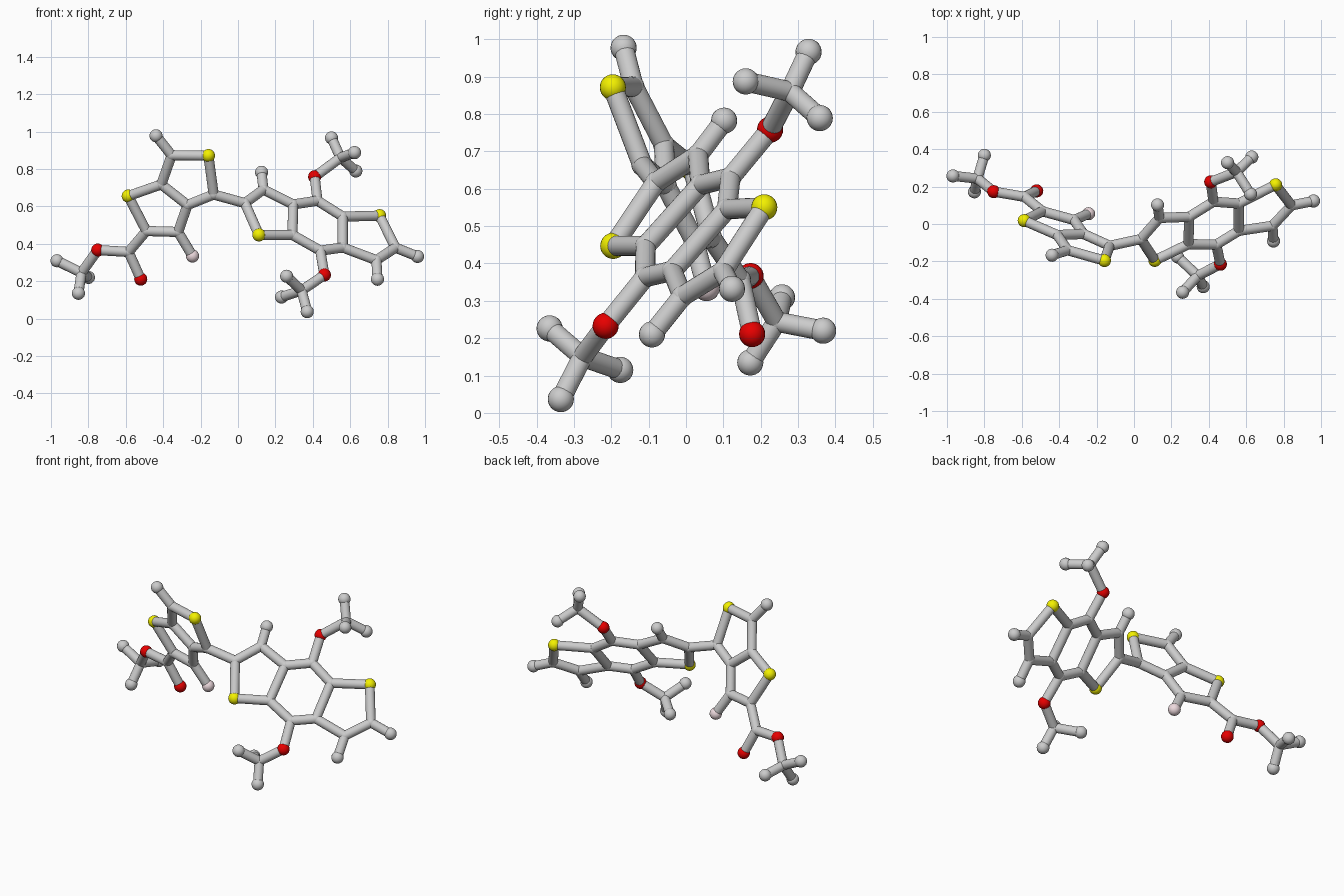
import bpy
from mathutils import Vector

if "Cube" in bpy.data.objects:
    bpy.data.objects.remove(bpy.data.objects["Cube"])

BOND_R, JOINT_R, BALL_R = 0.027, 0.029, 0.035


def material(name, color):
    m = bpy.data.materials.new(name)
    m.diffuse_color = color
    m.use_nodes = True
    m.node_tree.nodes["Principled BSDF"].inputs["Base Color"].default_value = m.diffuse_color
    return m


MATS = {
    "S": material("yellow", (0.9, 0.88, 0.0, 1)),
    "O": material("red", (0.8, 0.0, 0.0, 1)),
    "F": material("pale_pink", (0.85, 0.7, 0.73, 1)),
}
NAMES = {"S": "sulfur_ball", "O": "oxygen_ball", "F": "fluorine_ball",
         "C": "carbon_joint", "M": "carbon_end_ball"}


# The two flat ring systems: y follows from x and z
def left(x, z):
    return (x, 0.123 - 0.287 * x - 0.418 * z, z)


def right(x, z):
    return (x, -0.645 + 0.485 * x + 0.886 * z, z)


# First letter is the kind: C joint, M end carbon, S, O, F
atoms = {
    # left double ring
    "S1": left(-.587, .655), "C1": left(-.41, .717), "C2": left(-.355, .873),
    "S2": left(-.158, .871), "C3": left(-.13, .663), "C4": left(-.27, .607),
    "C5": left(-.32, .463), "C6": left(-.49, .468),
    "M1": (-.438, -.167, .977), "F1": (-.243, .055, .334),
    # ester side group
    "C7": (-.585, .145, .356), "O1": (-.52, .177, .211), "O2": (-.75, .173, .366),
    "C8": (-.837, .243, .244), "M2": (-.968, .257, .309),
    "M3": (-.853, .172, .135), "M4": (-.80, .367, .22),
    # right triple ring
    "C10": right(.037, .617), "S3": right(.112, .447), "C11": right(.136, .69),
    "C12": right(.295, .61), "C13": right(.291, .447), "C14": right(.425, .63),
    "C15": right(.56, .545), "C16": right(.56, .38), "C17": right(.44, .363),
    "S4": right(.757, .55), "C18": right(.842, .379), "C19": right(.74, .312),
    "M5": (.126, .102, .782), "M6": (.96, .123, .332), "M7": (.746, -.091, .21),
    # upper branched group
    "O3": (.41, .225, .758), "C20": (.548, .278, .86), "M8": (.50, .328, .966),
    "M9": (.623, .16, .887), "M10": (.63, .358, .789),
    # lower branched group
    "O4": (.462, -.215, .233), "C21": (.34, -.277, .15), "M11": (.26, -.365, .226),
    "M12": (.233, -.176, .115), "M13": (.37, -.335, .037),
}

# Chains of atoms joined by bonds
chains = """S1 C1 C2 S2 C3 C4 C5 C6 S1
C1 C4
C2 M1
C5 F1
C6 C7 O1
C7 O2 C8 M2
M3 C8 M4
C3 C10 C11 C12 C13 S3 C10
C11 M5
C12 C14 C15 C16 C17 C13
C15 S4 C18 C19 C16
C18 M6
C19 M7
C14 O3 C20 M8
M9 C20 M10
C17 O4 C21 M11
M12 C21 M13"""


def shade(name):
    ob = bpy.context.object
    ob.name = name
    bpy.ops.object.shade_smooth_by_angle()
    return ob


# Balls and joints
for key, pos in atoms.items():
    kind = key[0]
    bpy.ops.mesh.primitive_uv_sphere_add(
        segments=20, ring_count=14, location=pos,
        radius=JOINT_R if kind == "C" else BALL_R)
    ob = shade(NAMES[kind])
    if kind in MATS:
        ob.data.materials.append(MATS[kind])

# Bond rods
for chain in chains.splitlines():
    keys = chain.split()
    for a, b in zip(keys, keys[1:]):
        p, q = Vector(atoms[a]), Vector(atoms[b])
        d = q - p
        bpy.ops.mesh.primitive_cylinder_add(
            vertices=20, radius=BOND_R, depth=d.length, location=(p + q) / 2,
            rotation=d.to_track_quat('Z', 'Y').to_euler())
        shade("bond_rod")
